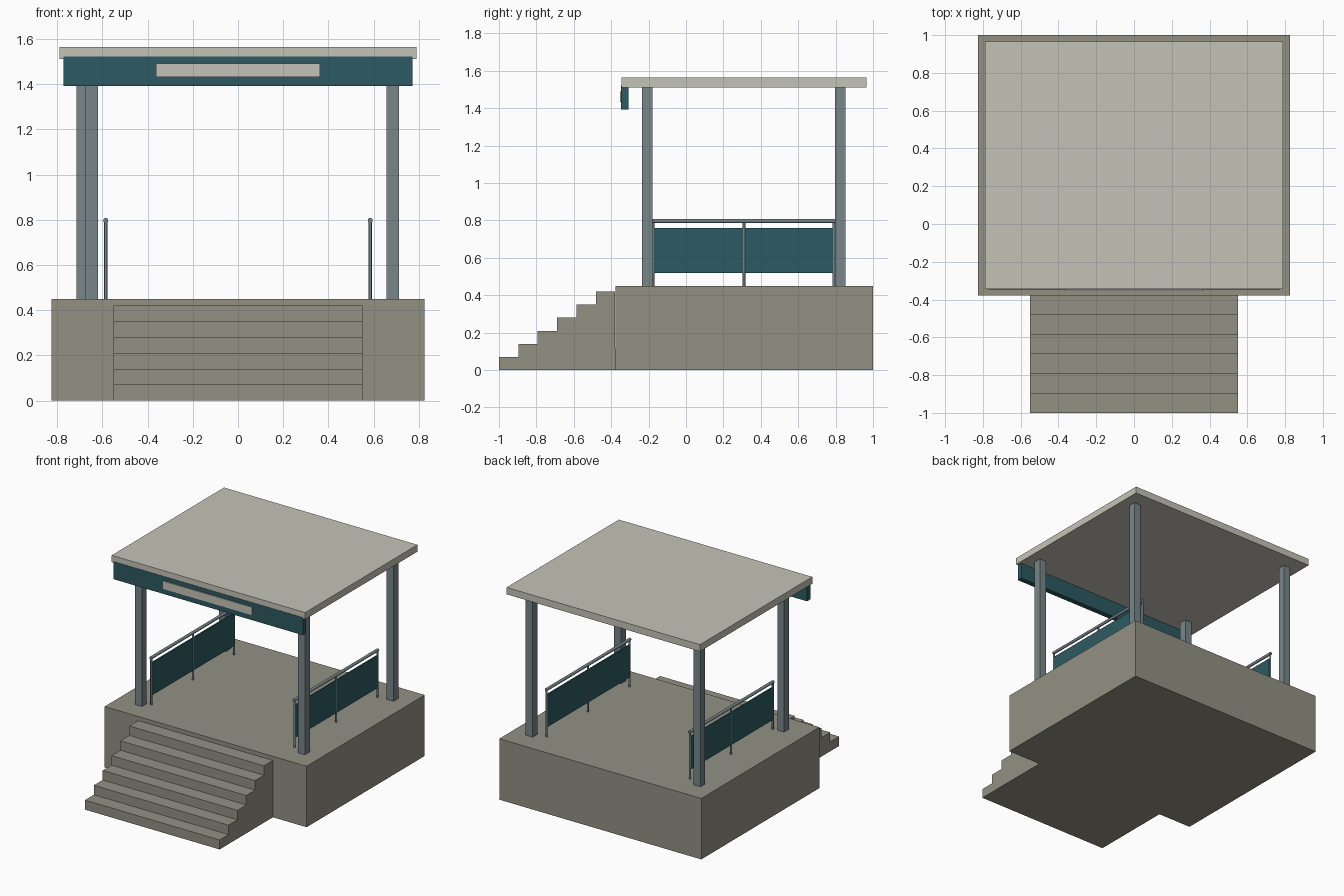
import bpy, bmesh, math
from mathutils import Matrix

if "Cube" in bpy.data.objects:
    bpy.data.objects.remove(bpy.data.objects["Cube"])


def material(name, rgb):
    m = bpy.data.materials.new(name)
    m.diffuse_color = (*rgb, 1)
    m.use_nodes = True
    m.node_tree.nodes["Principled BSDF"].inputs["Base Color"].default_value = m.diffuse_color
    return m


CONCRETE = material("concrete", (0.292, 0.283, 0.231))
CREAM = material("cream", (0.558, 0.552, 0.479))
TEAL = material("dark teal", (0.026, 0.102, 0.122))
STEEL = material("grey steel", (0.188, 0.238, 0.251))


def finish(name, bm, mat):
    bmesh.ops.recalc_face_normals(bm, faces=bm.faces[:])
    me = bpy.data.meshes.new(name)
    bm.to_mesh(me)
    bm.free()
    me.materials.append(mat)
    ob = bpy.data.objects.new(name, me)
    bpy.context.collection.objects.link(ob)
    return ob


def box(name, x, y, z, mat):
    """Box from (min, max) ranges on each axis."""
    bm = bmesh.new()
    size = Matrix.Diagonal((x[1] - x[0], y[1] - y[0], z[1] - z[0], 1))
    mid = Matrix.Translation((sum(x) / 2, sum(y) / 2, sum(z) / 2))
    bmesh.ops.create_cube(bm, size=1, matrix=mid @ size)
    return finish(name, bm, mat)


def rod(name, centre, radius, length, mat, along_y=False):
    bm = bmesh.new()
    turn = Matrix.Rotation(math.pi / 2 if along_y else 0, 4, 'X')
    bmesh.ops.create_cone(bm, cap_ends=True, segments=12, radius1=radius,
                          radius2=radius, depth=length,
                          matrix=Matrix.Translation(centre) @ turn)
    for f in bm.faces:
        f.smooth = len(f.verts) == 4
    for e in bm.edges:
        e.smooth = all(len(f.verts) == 4 for f in e.link_faces)
    return finish(name, bm, mat)


# Raised platform
box("platform", (-0.825, 0.825), (-0.378, 1.0), (0, 0.45), CONCRETE)

# Staircase: stepped side profile extruded across the width
STEPS, RISE, RUN = 6, 0.07, 0.1035
profile = [(-0.378, 0), (-1.0, 0)]
for i in range(STEPS):
    y = -1.0 + i * RUN
    profile += [(y, (i + 1) * RISE), (min(y + RUN, -0.378), (i + 1) * RISE)]
bm = bmesh.new()
face = bm.faces.new([bm.verts.new((-0.55, y, z)) for y, z in profile])
side = bmesh.ops.extrude_face_region(bm, geom=[face])["geom"]
bmesh.ops.translate(bm, vec=(1.1, 0, 0),
                    verts=[v for v in side if isinstance(v, bmesh.types.BMVert)])
bmesh.ops.remove_doubles(bm, verts=bm.verts[:], dist=1e-5)
finish("staircase", bm, CONCRETE)

# Roof posts
for name, x, y in (("front_left", -0.648, -0.207), ("front_right", 0.684, -0.207),
                   ("back_left", -0.687, 0.825), ("back_right", 0.684, 0.825)):
    box(name + "_post", (x - 0.028, x + 0.028), (y - 0.028, y + 0.028),
        (0.45, 1.512), STEEL)

# Roof slab, front fascia and blank sign plate
box("roof", (-0.79, 0.79), (-0.345, 0.965), (1.512, 1.563), CREAM)
box("fascia", (-0.773, 0.773), (-0.347, -0.308), (1.392, 1.522), TEAL)
box("sign_plate", (-0.363, 0.363), (-0.354, -0.346), (1.432, 1.49), CREAM)

# Side railings
for side, x in (("left", -0.585), ("right", 0.585)):
    rod(side + "_handrail", (x, 0.307, 0.797), 0.011, 0.98, STEEL, along_y=True)
    for i, y in enumerate((-0.176, 0.31, 0.79)):
        rod(f"{side}_baluster_{i + 1}", (x, y, 0.623), 0.007, 0.346, STEEL)
    box(side + "_railing_panel", (x - 0.005, x + 0.005), (-0.17, 0.785),
        (0.52, 0.76), TEAL)
